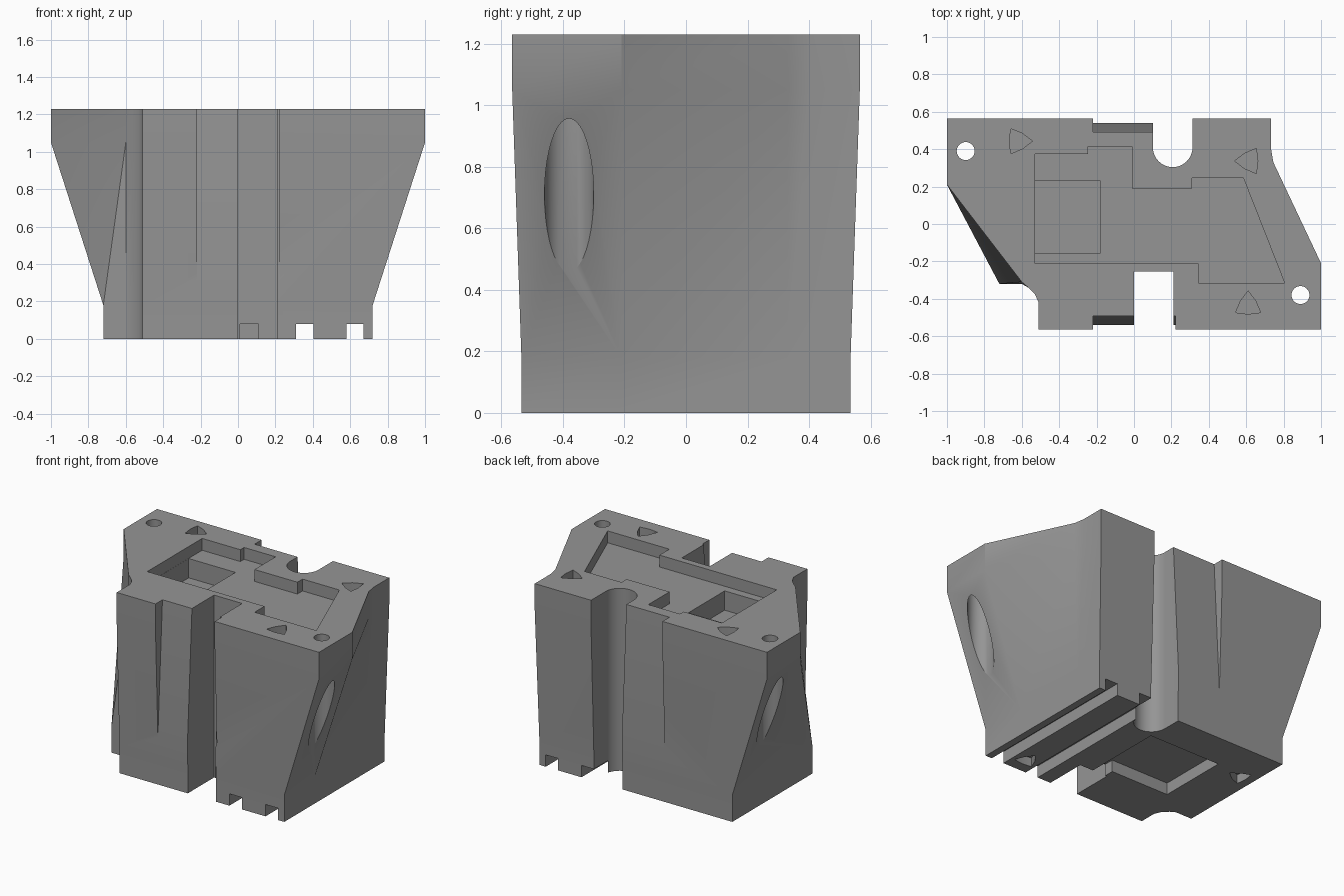
import bpy, bmesh, math

if "Cube" in bpy.data.objects:
    bpy.data.objects.remove(bpy.data.objects["Cube"])

grey = bpy.data.materials.new("plain grey")
grey.diffuse_color = (0.3, 0.3, 0.3, 1)
grey.use_nodes = True
grey.node_tree.nodes["Principled BSDF"].inputs["Base Color"].default_value = grey.diffuse_color


def make_object(name, bm):
    bmesh.ops.recalc_face_normals(bm, faces=bm.faces)
    mesh = bpy.data.meshes.new(name)
    bm.to_mesh(mesh)
    bm.free()
    mesh.materials.append(grey)
    obj = bpy.data.objects.new(name, mesh)
    bpy.context.collection.objects.link(obj)
    return obj


def extrude(name, points, vec):
    """Closed prism from a 3D polygon pushed along vec."""
    bm = bmesh.new()
    face = bm.faces.new([bm.verts.new(p) for p in points])
    out = bmesh.ops.extrude_face_region(bm, geom=[face])
    moved = [v for v in out["geom"] if isinstance(v, bmesh.types.BMVert)]
    bmesh.ops.translate(bm, verts=moved, vec=vec)
    return make_object(name, bm)


def prism(name, outline, z0, z1):
    return extrude(name, [(x, y, z0) for x, y in outline], (0, 0, z1 - z0))


def box(name, x0, x1, y0, y1, z0, z1):
    return prism(name, [(x0, y0), (x1, y0), (x1, y1), (x0, y1)], z0, z1)


def circle(cx, cy, r, n=32, a0=0, sweep=math.tau):
    return [(cx + r * math.cos(a0 + sweep * i / n),
             cy + r * math.sin(a0 + sweep * i / n)) for i in range(n)]


# Block: lofted from a narrow foot outline to a flared top outline
foot = [(-.72, .535), (-.72, -.32), (-.60, -.32), (-.565, -.34), (-.53, -.375), (-.51, -.42),
        (-.51, -.535), (.72, -.535), (.72, -.21), (.72, .33), (.72, .40), (.72, .535)]
head = [(-1, .565), (-1, .21), (-.60, -.31), (-.565, -.34), (-.53, -.375), (-.51, -.42),
        (-.51, -.565), (1, -.565), (1, -.21), (.745, .33), (.733, .40), (.733, .565)]
bm = bmesh.new()
rings = [[bm.verts.new((x, y, z)) for x, y in outline]
         for outline, z in ((foot, 0), (foot, .18), (head, 1.05), (head, 1.23))]
n = len(foot)
for k in range(3):
    a, b = rings[k], rings[k + 1]
    for i in range(n):
        j = (i + 1) % n
        if k == 1:
            bm.faces.new((a[i], a[j], b[j]))
            bm.faces.new((a[i], b[j], b[i]))
        else:
            bm.faces.new((a[i], a[j], b[j], b[i]))
bm.faces.new(rings[0][::-1])
bm.faces.new(rings[3])
block = make_object("block", bm)

cutters = []

# Front square slot and back round slot
cutters.append(box("front_slot", 0, .21, -.8, -.255, -.2, 1.5))
arc = [(.207 + .106 * math.cos(math.pi + math.pi * i / 20),
        .41 + .106 * math.sin(math.pi + math.pi * i / 20)) for i in range(21)]
cutters.append(prism("back_slot", [(.101, .8)] + arc + [(.313, .8)], -.2, 1.5))

# Shallow tapered reliefs beside the slots
for name, s, x0, x1 in (("front_relief", -1, -.22, .222), ("back_relief", 1, -.22, .15)):
    side = [(x0, s * .487, 1.3), (x0, s * .541, .3), (x0, s * .7, .3), (x0, s * .7, 1.3)]
    cutters.append(extrude(name, side, (x1 - x0, 0, 0)))

# Screw holes with wider bores breaking out of the sloping sides
for name, x, y in (("left", -.9, .39), ("right", .89, -.38)):
    cutters.append(prism(name + "_hole", circle(x, y, .048), -.2, 1.5))
    cutters.append(prism(name + "_bore", circle(x, y, .08, 40), -.2, 1.08))

# Top tray with a deeper well
tray = [(-.53, .375), (-.245, .375), (-.245, .415), (-.01, .415), (-.01, .19), (.31, .19),
        (.31, .245), (.585, .245), (.805, -.315), (.345, -.315), (.345, -.21), (-.53, -.21)]
cutters.append(prism("top_tray", tray, 1.15, 1.4))
cutters.append(box("deep_well", -.529, -.18, -.155, .23, 1.02, 1.3))

# Three-pointed sockets on the top and the bottom
sockets = [(-.62, .443, 0, 1.17, 1.4), (.615, .337, math.pi, 1.17, 1.4),
           (.61, -.435, math.pi / 2, 1.17, 1.4),
           (-.62, .25, 0, -.2, .06), (.49, -.42, math.pi / 2, -.2, .06)]
for x, y, turn, z0, z1 in sockets:
    star = [(x + r * math.cos(turn + i * math.pi / 3), y + r * math.sin(turn + i * math.pi / 3))
            for i, r in enumerate((.077, .047) * 3)]
    cutters.append(prism("socket", star, z0, z1))

# Grooves and stepped pocket under the foot
for x0, x1 in ((.31, .405), (.58, .672)):
    cutters.append(box("foot_groove", x0, x1, -.8, .8, -.2, .08))
pocket = [(-.42, -.19), (.012, -.19), (.012, -.35), (.11, -.35), (.11, .29), (-.42, .29)]
cutters.append(prism("foot_pocket", pocket, -.2, .079))

# Apply the cuts, then remove the helpers
bpy.context.view_layer.objects.active = block
block.select_set(True)
for c in cutters:
    c.hide_render = True
    mod = block.modifiers.new("cut", "BOOLEAN")
    mod.operation = "DIFFERENCE"
    mod.solver = "EXACT"
    mod.object = c
    bpy.ops.object.modifier_apply(modifier=mod.name)
for c in cutters:
    bpy.data.objects.remove(c, do_unlink=True)

bpy.ops.object.shade_smooth_by_angle(angle=math.radians(25))
